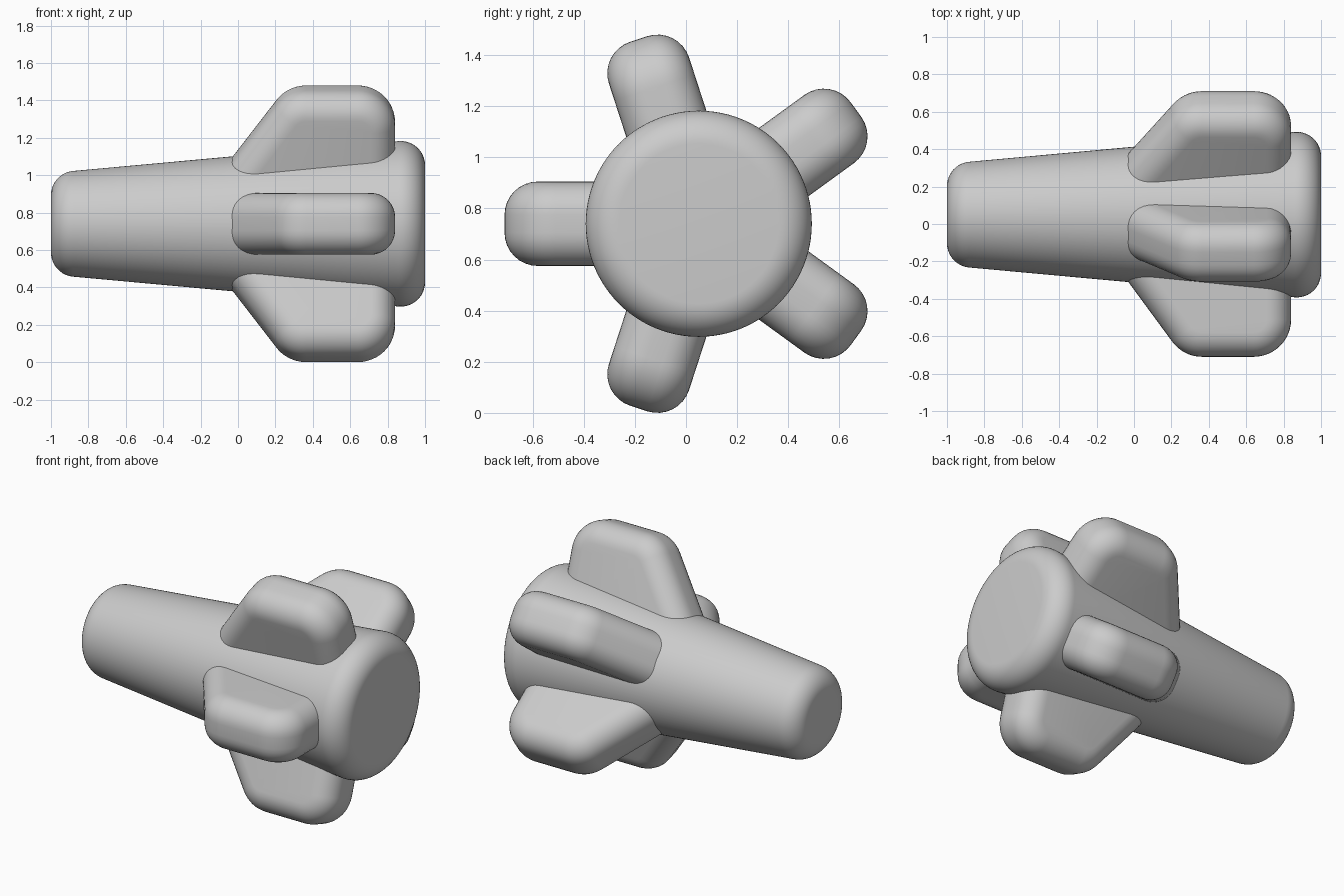
import bpy
import bmesh
from math import sin, cos, pi, radians, atan2

if "Cube" in bpy.data.objects:
    bpy.data.objects.remove(bpy.data.objects["Cube"])

CY, CZ = 0.05, 0.74      # axis of the body runs along x
FILLET = 0.13


def arc(cx, cy, rad, a0, a1, n):
    return [(cx + rad * cos(a0 + (a1 - a0) * i / n),
             cy + rad * sin(a0 + (a1 - a0) * i / n)) for i in range(n + 1)]


def finish(name, bm):
    bmesh.ops.recalc_face_normals(bm, faces=bm.faces[:])
    me = bpy.data.meshes.new(name)
    bm.to_mesh(me)
    bm.free()
    ob = bpy.data.objects.new(name, me)
    bpy.context.collection.objects.link(ob)
    bpy.ops.object.select_all(action='DESELECT')
    ob.select_set(True)
    bpy.context.view_layer.objects.active = ob
    bpy.ops.object.shade_smooth_by_angle(angle=radians(35))
    return ob


def loft(name, rings):
    """Skin closed rings of points and cap both ends."""
    bm = bmesh.new()
    vs = [[bm.verts.new(p) for p in ring] for ring in rings]
    n = len(vs[0])
    for a, b in zip(vs, vs[1:]):
        for i in range(n):
            j = (i + 1) % n
            bm.faces.new((a[i], a[j], b[j], b[i]))
    bm.faces.new(vs[0])
    bm.faces.new(vs[-1])
    return finish(name, bm)


# Tapered body with rounded ends
tilt = pi / 2 + atan2(0.3125 - 0.153, 1.74)
profile = (arc(-0.87, 0.153, FILLET, pi, tilt, 10)
           + arc(0.87, 0.3125, FILLET, tilt, 0, 12))
SEG = 96
loft("body", [[(x, CY + r * cos(2 * pi * k / SEG), CZ + r * sin(2 * pi * k / SEG))
               for k in range(SEG)] for x, r in profile])


# Rounded fins: outline in (x, radius), edges rounded across the thickness
R, TIP, HALF, ROOT, SLOPE = 0.2, 0.76, 0.165, 0.2, 1.36
slant = pi / 2 + atan2(SLOPE, 1)          # normal of the sloping edge
X1, X2, RC = 0.365, 0.64, TIP - R         # centres of the outline corners


def outline(rad):
    pts = arc(X1, RC, rad, slant, pi / 2, 10) + arc(X2, RC, rad, pi / 2, 0, 12)
    x, r = pts[0]
    return [(x - (r - ROOT) / SLOPE, ROOT)] + pts + [(X2 + rad, ROOT)]


layers = []
for side in (-1, 1):
    steps = range(9) if side < 0 else range(8, -1, -1)
    for i in steps:
        t = pi / 2 * i / 8
        layers.append((R - FILLET + FILLET * sin(t),
                       side * (HALF - FILLET + FILLET * cos(t))))

for k in range(5):
    a = radians(36 + 72 * k)
    loft(f"fin_{k + 1}",
         [[(x, CY + r * cos(a) - t * sin(a), CZ + r * sin(a) + t * cos(a))
           for x, r in outline(rad)] for rad, t in layers])
